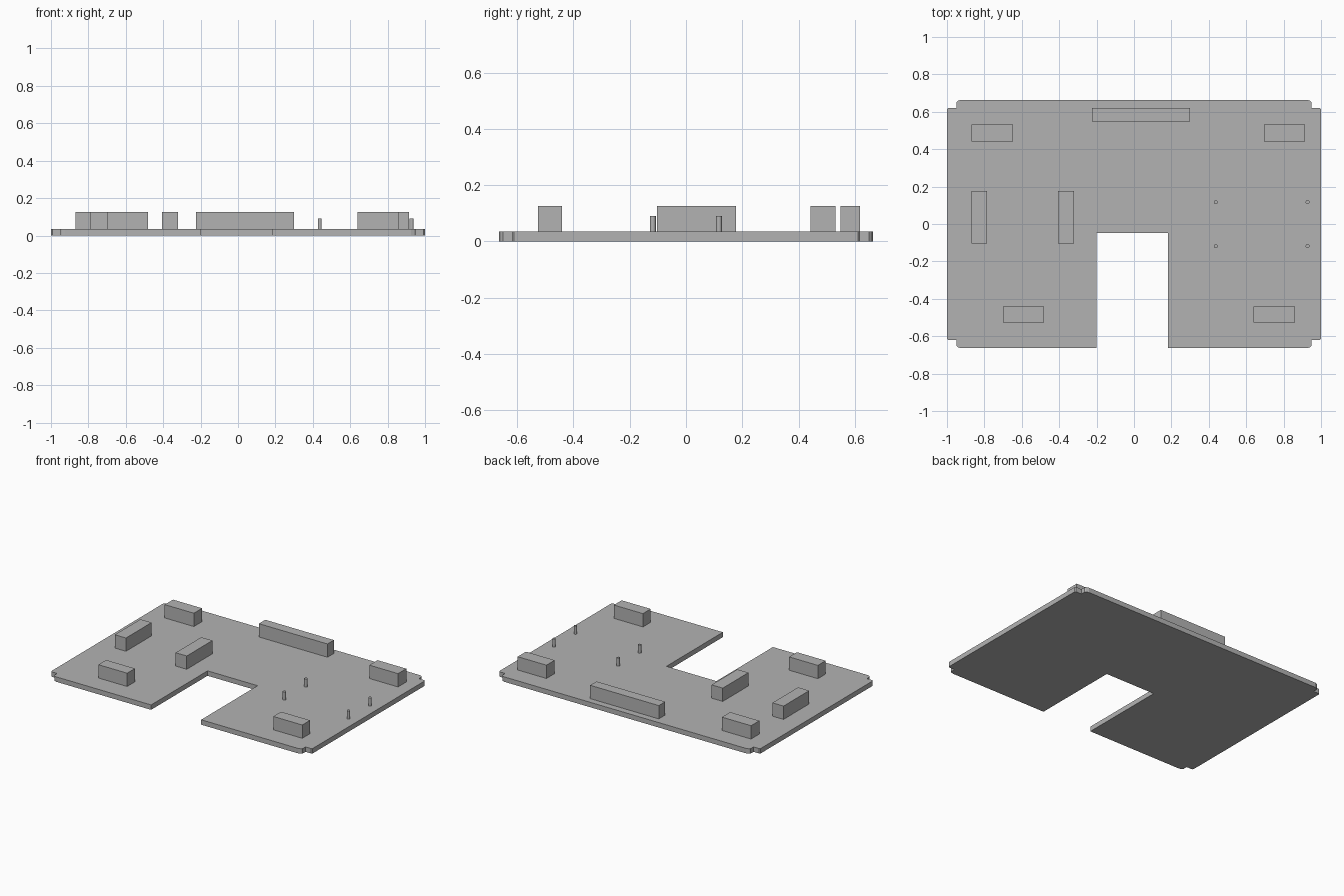
import bpy, bmesh

cube = bpy.data.objects.get("Cube")
if cube:
    bpy.data.objects.remove(cube, do_unlink=True)

grey = bpy.data.materials.new("plain_grey")
grey.use_nodes = True
colour = (0.45, 0.45, 0.45, 1)
grey.diffuse_color = colour
grey.node_tree.nodes["Principled BSDF"].inputs["Base Color"].default_value = colour

TOP = 0.034         # upper face of the board
BLOCK_TOP = 0.126
PIN_TOP = 0.09


def add_prism(name, outline, z0, z1):
    """Extrude a flat outline from z0 up to z1."""
    bm = bmesh.new()
    face = bm.faces.new([bm.verts.new((x, y, z0)) for x, y in outline])
    up = bmesh.ops.extrude_face_region(bm, geom=[face])["geom"]
    bmesh.ops.translate(bm, vec=(0, 0, z1 - z0),
                        verts=[v for v in up if isinstance(v, bmesh.types.BMVert)])
    bmesh.ops.recalc_face_normals(bm, faces=bm.faces)
    mesh = bpy.data.meshes.new(name)
    bm.to_mesh(mesh)
    bm.free()
    mesh.materials.append(grey)
    obj = bpy.data.objects.new(name, mesh)
    bpy.context.collection.objects.link(obj)
    return obj


def add_block(name, x0, x1, y0, y1):
    add_prism(name, [(x0, y0), (x1, y0), (x1, y1), (x0, y1)], TOP, BLOCK_TOP)


# Board: notched corners with eased edges, and a slot open to the front
def corner(sx, sy):
    pts = [(1, 0.612), (0.993, 0.619), (0.95, 0.619),
           (0.95, 0.65), (0.943, 0.658), (0.925, 0.664)]
    return [(sx * x, sy * y) for x, y in pts]


slot = [(-0.2, -0.664), (-0.2, -0.047), (0.183, -0.047), (0.183, -0.664)]
outline = (corner(1, 1) + corner(-1, 1)[::-1] + corner(-1, -1)
           + slot + corner(1, -1)[::-1])
add_prism("board", outline, 0, TOP)

# Blocks standing on the board
add_block("back_right_block", -0.87, -0.647, 0.442, 0.532)
add_block("back_left_block", 0.695, 0.915, 0.442, 0.532)
add_block("back_long_block", -0.225, 0.3, 0.549, 0.619)
add_block("outer_side_block", -0.87, -0.785, -0.103, 0.177)
add_block("inner_side_block", -0.405, -0.32, -0.103, 0.177)
add_block("front_right_block", -0.7, -0.48, -0.526, -0.441)
add_block("front_left_block", 0.638, 0.86, -0.526, -0.441)

# Four round standoff pins
for side, x in (("inner", 0.437), ("outer", 0.928)):
    for end, y in (("front", -0.118), ("back", 0.117)):
        bpy.ops.mesh.primitive_cylinder_add(
            vertices=24, radius=0.0105, depth=PIN_TOP - TOP,
            location=(x, y, (TOP + PIN_TOP) / 2))
        pin = bpy.context.object
        pin.name = f"{end}_{side}_pin"
        pin.data.materials.append(grey)
        bpy.ops.object.shade_smooth_by_angle()
